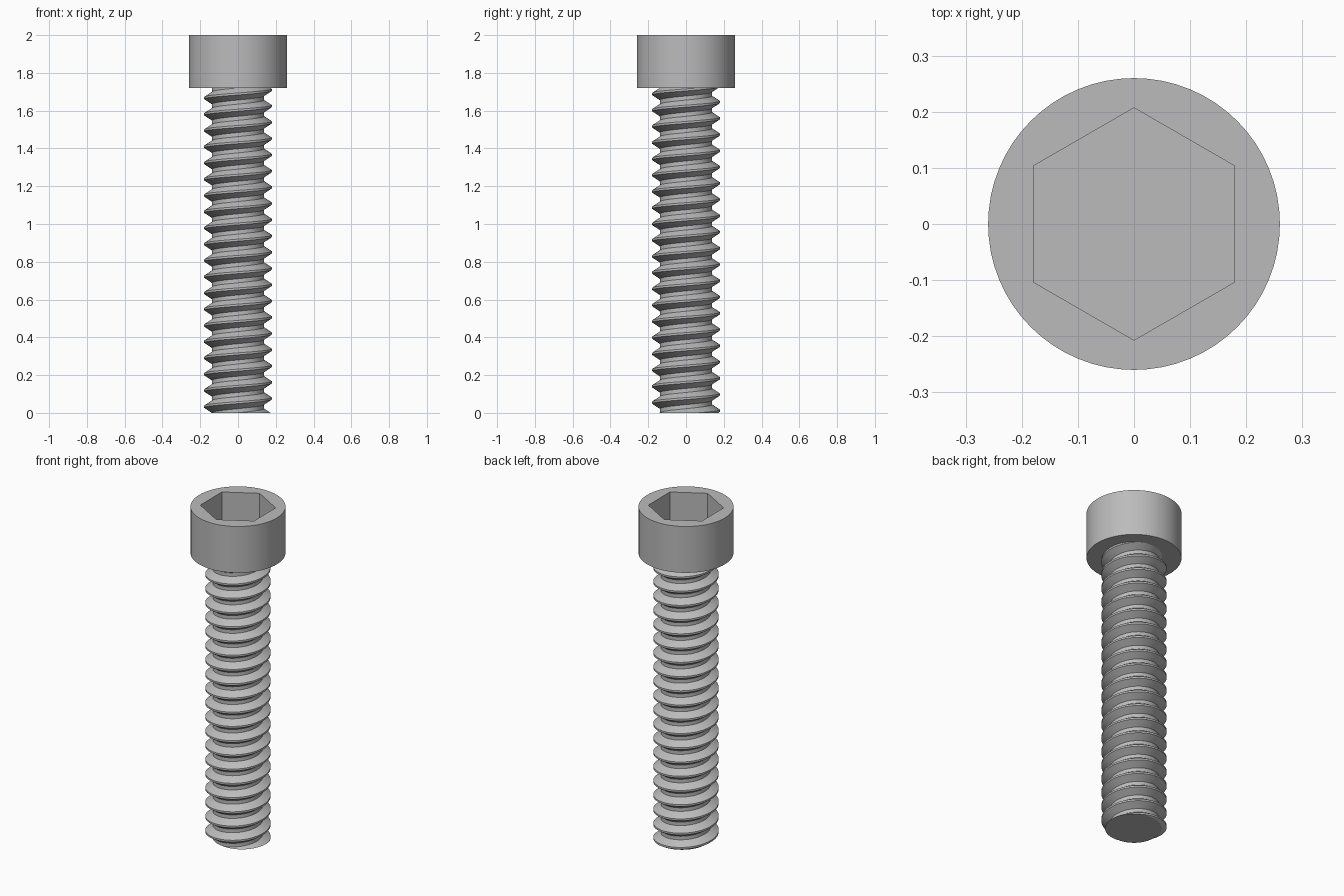
import bpy, bmesh, math
from mathutils import Vector

if "Cube" in bpy.data.objects:
    bpy.data.objects.remove(bpy.data.objects["Cube"])

HEAD_R, HEAD_BASE, TOP = 0.26, 1.72, 2.0
SOCKET_R, SOCKET_DEPTH = 0.207, 0.2
CREST_R, ROOT_R, PITCH = 0.179, 0.138, 0.086
SIDES = 64

steel = bpy.data.materials.new("steel_grey")
steel.use_nodes = True
grey = (0.5, 0.5, 0.5, 1)
steel.diffuse_color = grey
steel.node_tree.nodes["Principled BSDF"].inputs["Base Color"].default_value = grey


def finish(bm, name):
    bmesh.ops.recalc_face_normals(bm, faces=bm.faces)
    mesh = bpy.data.meshes.new(name)
    bm.to_mesh(mesh)
    bm.free()
    mesh.materials.append(steel)
    obj = bpy.data.objects.new(name, mesh)
    bpy.context.collection.objects.link(obj)
    bpy.ops.object.select_all(action="DESELECT")
    obj.select_set(True)
    bpy.context.view_layer.objects.active = obj
    bpy.ops.object.shade_smooth_by_angle(angle=math.radians(25))
    return obj


def ring(bm, radius, z, sides, turn=0.0):
    angles = [turn + math.tau * i / sides for i in range(sides)]
    return [bm.verts.new((radius * math.cos(a), radius * math.sin(a), z)) for a in angles]


def bridge(bm, low, high):
    for i in range(len(low)):
        j = (i + 1) % len(low)
        bm.faces.new((low[i], low[j], high[j], high[i]))


# Cylindrical head with a hexagonal socket
bm = bmesh.new()
base = ring(bm, HEAD_R, HEAD_BASE, SIDES)
rim = ring(bm, HEAD_R, TOP, SIDES)
hex_top = ring(bm, SOCKET_R, TOP, 6, math.pi / 6)
hex_floor = ring(bm, SOCKET_R, TOP - SOCKET_DEPTH, 6, math.pi / 6)
bridge(bm, base, rim)
bridge(bm, hex_floor, hex_top)
bm.faces.new(base)
bm.faces.new(hex_floor)
loops = [bm.edges.get((r[i - 1], r[i])) for r in (rim, hex_top) for i in range(len(r))]
bmesh.ops.triangle_fill(bm, edges=loops, use_beauty=True, normal=Vector((0, 0, 1)))
finish(bm, "socket_head")

# Threaded shank: a truncated V profile wound as a right-hand helix
profile = [(-PITCH / 16, CREST_R), (PITCH / 16, CREST_R),
           (PITCH * 3 / 8, ROOT_R), (PITCH * 5 / 8, ROOT_R)]
START = -0.01 - 2 * PITCH
steps = [(START + turn * PITCH + z, r) for turn in range(24) for z, r in profile]
bm = bmesh.new()
columns = []
for j in range(SIDES):
    a = math.tau * j / SIDES
    columns.append([bm.verts.new((r * math.cos(a), r * math.sin(a), z + PITCH * j / SIDES))
                    for z, r in steps])
for j in range(SIDES):
    near, far = columns[j], columns[(j + 1) % SIDES]
    shift = len(profile) if j == SIDES - 1 else 0
    for k in range(len(steps) - 1 - shift):
        bm.faces.new((near[k], far[k + shift], far[k + 1 + shift], near[k + 1]))

# Trim both ends flat and cap them
for z, direction in ((0, -1), (HEAD_BASE + 0.01, 1)):
    cut = bmesh.ops.bisect_plane(bm, geom=bm.verts[:] + bm.edges[:] + bm.faces[:],
                                 plane_co=(0, 0, z), plane_no=(0, 0, direction),
                                 clear_outer=True)
    edges = [e for e in cut["geom_cut"] if isinstance(e, bmesh.types.BMEdge)]
    bmesh.ops.edgeloop_fill(bm, edges=edges)
finish(bm, "threaded_shank")
